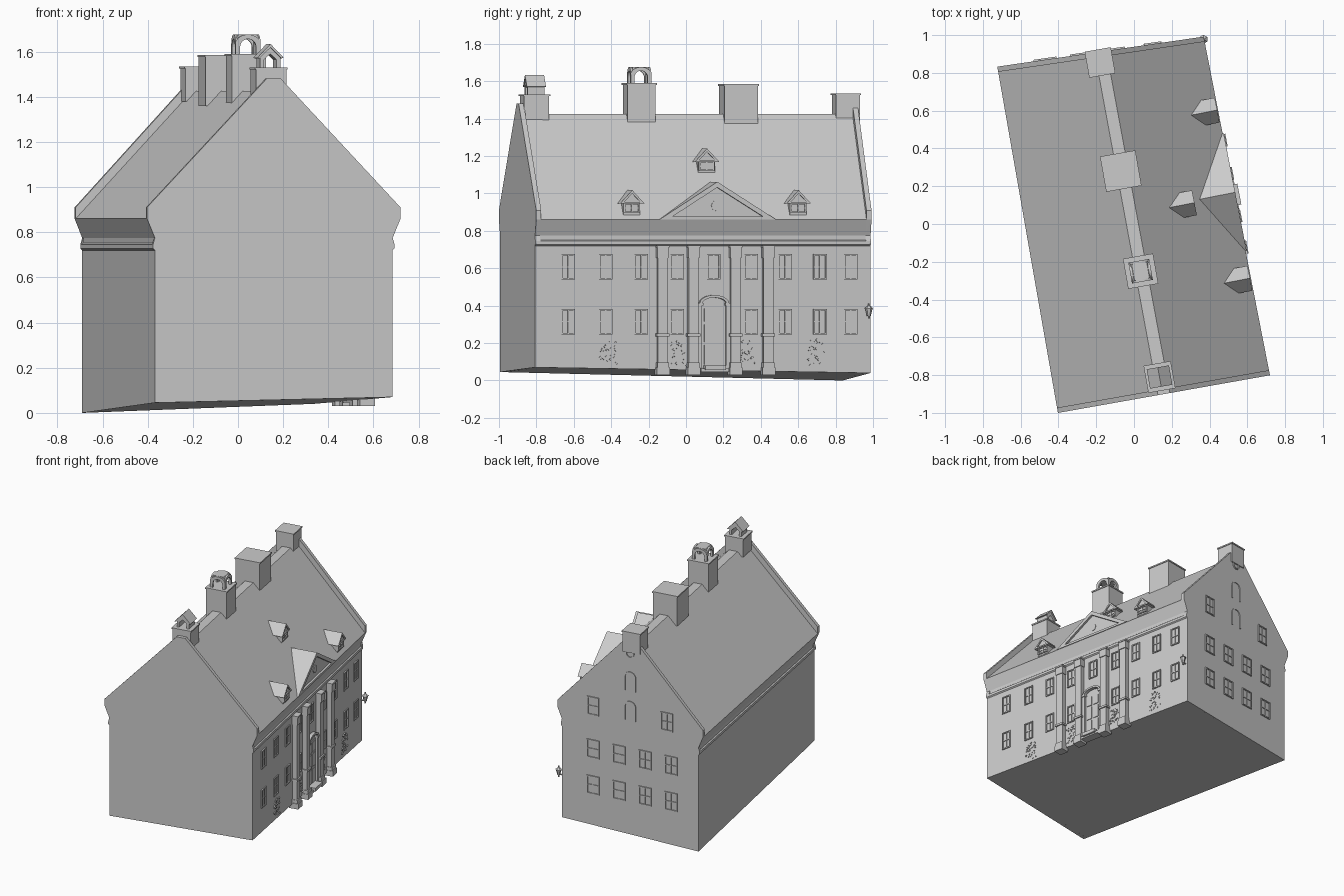
import bpy, bmesh, math, random
from mathutils import Vector as V

if "Cube" in bpy.data.objects:
    bpy.data.objects.remove(bpy.data.objects["Cube"])

random.seed(3)
# Plan corners (x, y, base height): front-left, front-right, back-right, back-left
FL, FR = V((-.368, -.994, .045)), V((.685, -.807, .07))
BR, BL = V((.335, .987, .04)), V((-.69, .838, 0))


def plan(u, z, v):
    """Across (0..1), height, along (0..1); the base is slightly tilted."""
    p = FL.lerp(FR, u).lerp(BL.lerp(BR, u), v)
    return V((p.x, p.y, z + p.z * max(0, 1 - z / .7)))


t = (BR - FR).xy.normalized()
n = V((t.y, -t.x))


def facade(y, z, d):
    """World y on the long facade, height, distance outwards."""
    k = (y - FR.y) / (BR.y - FR.y)
    p = FR.xy.lerp(BR.xy, k) + n * d
    return V((p.x, p.y, z))


g = (BL - BR).xy
gl = g.length
gn = V((g.y, -g.x)).normalized()


def gable(a, z, d):
    """Distance along back gable from the right corner, height, outwards."""
    p = BR.xy + g * (a / gl) + gn * d
    return V((p.x, p.y, z))


def local(cx, cy, rot=.175):
    c, s = math.cos(rot), math.sin(rot)
    return lambda a, z, d: V((cx + a * c - d * s, cy + a * s + d * c, z))


def solid(bm, pts, d0, d1, M):
    lo = [bm.verts.new(M(a, b, d0)) for a, b in pts]
    hi = [bm.verts.new(M(a, b, d1)) for a, b in pts]
    bm.faces.new(lo)
    bm.faces.new(hi[::-1])
    for i in range(len(pts)):
        j = (i + 1) % len(pts)
        bm.faces.new((lo[i], hi[i], hi[j], lo[j]))


def box(bm, a0, a1, b0, b1, d0, d1, M):
    solid(bm, [(a0, b0), (a1, b0), (a1, b1), (a0, b1)], d0, d1, M)


def ring(bm, outer, inner, d0, d1, M, closed=True):
    m = len(outer)
    rows = [[bm.verts.new(M(a, b, d)) for a, b in p]
            for p, d in ((outer, d0), (outer, d1), (inner, d1), (inner, d0))]
    for i in range(m if closed else m - 1):
        j = (i + 1) % m
        for r in range(4):
            q = (r + 1) % 4
            bm.faces.new((rows[r][i], rows[q][i], rows[q][j], rows[r][j]))
    if not closed:
        for i in (0, m - 1):
            bm.faces.new([r[i] for r in rows])


def finish(bm, name):
    bmesh.ops.recalc_face_normals(bm, faces=bm.faces)
    me = bpy.data.meshes.new(name)
    bm.to_mesh(me)
    bm.free()
    ob = bpy.data.objects.new(name, me)
    bpy.context.collection.objects.link(ob)
    return ob


def arch(c, base, spring, rx, rz, k=10):
    """Open path: up one leg, over the arch, down the other leg."""
    arc = [(c + rx * math.cos(math.pi * i / k), spring + rz * math.sin(math.pi * i / k)) for i in range(k + 1)]
    return [(c + rx, base)] + arc + [(c - rx, base)]


def window(bm, c, z, w, h, M, d=.008, rails=1):
    f = .008
    rect = lambda w, h: [(c - w, z - h), (c + w, z - h), (c + w, z + h), (c - w, z + h)]
    ring(bm, rect(w, h), rect(w - f, h - f), -.003, d, M)
    box(bm, c - .003, c + .003, z - h, z + h, -.003, d * .7, M)
    for i in range(rails):
        zz = z - h + 2 * h * (i + 1) / (rails + 1)
        box(bm, c - w, c + w, zz - .003, zz + .003, -.003, d * .7, M)


def mirrored(half):
    return half + [(1 - u, z) for u, z in reversed(half)]


# Main block with cornice, cove and roof
bm = bmesh.new()
solid(bm, mirrored([(1, 0), (1, .72), (1.008, .727), (1.008, .745), (1, .752), (1, .775),
                    (1.033, .86), (.53, 1.425)]), .004, .996, plan)
finish(bm, "house_body")

# Gable walls rising above the roof at both ends
bm = bmesh.new()
prof = mirrored([(1, 0), (1, .72), (1.008, .73), (1.008, .745), (1, .775), (1.033, .86), (1.033, .91), (.53, 1.48)])
for v0, v1 in ((0, .015), (.985, 1)):
    solid(bm, prof, v0, v1, plan)
finish(bm, "gable_walls")

# Chimneys with rims
for name, cx, cy, s, z0, z1 in (("chimney_back", -.18, .855, .065, 1.38, 1.535),
                                ("chimney_large", -.07, .28, .09, 1.36, 1.585),
                                ("chimney_arched", .035, -.25, .076, 1.37, 1.59),
                                ("chimney_front", .135, -.81, .068, 1.39, 1.53)):
    bm = bmesh.new()
    M = local(cx, cy)
    box(bm, -s, s, z0, z1 - .01, -s, s, M)
    r = s + .005
    box(bm, -r, r, z1 - .01, z1, -r, r, M)
    finish(bm, name)

# Four-way arched hood
bm = bmesh.new()
s = .056
for k in range(4):
    M = local(.035, -.25, .175 + k * math.pi / 2)
    ring(bm, arch(0, 1.588, 1.635, s, .041), arch(0, 1.588, 1.62, .036, .036), s - .014, s, M, False)
M = local(.035, -.25)
solid(bm, [(s, 1.655), (.04, 1.676), (-.04, 1.676), (-s, 1.655)], -.044, .044, M)
finish(bm, "arched_hood")

# Gabled hood
bm = bmesh.new()
M = local(.135, -.81)
ring(bm, [(.045, 1.528), (.045, 1.58), (0, 1.62), (-.045, 1.58), (-.045, 1.528)],
     [(.028, 1.528), (.028, 1.565), (0, 1.59), (-.028, 1.565), (-.028, 1.528)], -.045, .045, M, False)
ring(bm, [(.06, 1.572), (0, 1.634), (-.06, 1.572)], [(.05, 1.57), (0, 1.618), (-.05, 1.57)], -.052, .052, M, False)
finish(bm, "gabled_hood")

# Dormers
bm = bmesh.new()
for y, z in ((.60, .895), (.11, 1.118), (-.29, .895)):
    d = .035 - (z - .86) * .95 + .012
    c = y - .19 * d
    box(bm, c - .045, c + .045, z - .01, z + .06, d - .15, d, facade)
    solid(bm, [(c - .066, z + .05), (c + .066, z + .05), (c, z + .122)], d - .14, d + .008, facade)
    ring(bm, [(c - .066, z + .05), (c + .066, z + .05), (c, z + .122)],
         [(c - .042, z + .06), (c + .042, z + .06), (c, z + .105)], d, d + .016, facade)
    window(bm, c, z + .027, .042, .026, lambda a, b, e, d=d: facade(a, b, d + e))
finish(bm, "dormers")

# Pediment
bm = bmesh.new()
tri = [(-.15, .86), (.475, .86), (.16, 1.062)]
solid(bm, tri, -.17, .024, facade)
ring(bm, tri, [(-.08, .876), (.405, .876), (.16, 1.032)], .01, .04, facade)
solid(bm, [(.16 + .03 * math.cos(i * math.pi / 4), .935 + .03 * math.sin(i * math.pi / 4)) for i in range(8)],
      .02, .028, facade)
finish(bm, "pediment")

# Pilasters: pedestal, lower shaft, band, upper shaft, capital
bm = bmesh.new()
for c in (-.13, .035, .26, .435):
    for w, z0, z1, d in ((.034, .03, .07, .048), (.03, .07, .095, .042), (.026, .095, .235, .034),
                         (.034, .235, .25, .042), (.026, .25, .655, .034), (.03, .655, .71, .04),
                         (.033, .71, .722, .044)):
        box(bm, c - w, c + w, z0, z1, -.02, d, facade)
finish(bm, "pilasters")

# Door surround, door leaf and step
bm = bmesh.new()
c = .147
for s in (-1, 1):
    box(bm, c + s * .075 - .011, c + s * .075 + .011, .06, .405, -.01, .02, facade)
    box(bm, c + s * .075 - .016, c + s * .075 + .016, .4, .415, -.01, .026, facade)
ring(bm, arch(c, .405, .412, .078, .045)[1:-1], arch(c, .405, .412, .064, .031)[1:-1], -.01, .026, facade, False)
finish(bm, "door_surround")
bm = bmesh.new()
box(bm, c - .06, c + .06, .07, .4, -.01, .006, facade)
for s in (-1, 1):
    for z0, z1 in ((.085, .19), (.205, .3), (.315, .385)):
        box(bm, c + s * .029 - .022, c + s * .029 + .022, z0, z1, 0, .011, facade)
finish(bm, "door")
bm = bmesh.new()
box(bm, c - .075, c + .075, .045, .065, -.02, .045, facade)
box(bm, c - .055, c + .055, .055, .08, -.02, .06, facade)
finish(bm, "door_step")

# Facade windows, two rows
bm = bmesh.new()
for i, y in enumerate((-.63, -.43, -.24, -.048, .147, .348, .53, .715, .88)):
    window(bm, y, .607, .036, .068, facade)
    if i != 4:
        window(bm, y, .315, .036, .068, facade)
finish(bm, "facade_windows")

# Back gable windows, arched niches and round vent
bm = bmesh.new()
for f in (.23, .42, .61, .80):
    for z in (.33, .60):
        window(bm, f * gl, z, .048, .068, gable)
for f in (.23, .77):
    window(bm, f * gl, .92, .045, .068, gable)
m = gl / 2
for z in (.87, 1.09):
    ring(bm, arch(m, z, z + .1, .045, .045), arch(m, z, z + .1, .036, .036), -.003, .006, gable, False)
circ = lambda r: [(m + r * math.cos(i * math.pi / 8), 1.37 + r * math.sin(i * math.pi / 8)) for i in range(16)]
ring(bm, circ(.032), circ(.024), -.003, .008, gable)
finish(bm, "gable_windows")

# Corner lantern
bm = bmesh.new()
M = lambda a, z, d: facade(a, z, d)
box(bm, .966, .974, .345, .352, -.01, .03, M)
p = facade(.972, 0, .03)
for r0, r1, z0, z1 in ((.006, .006, .33, .345), (.01, .02, .345, .385), (.024, .004, .385, .402), (.004, .004, .4, .412)):
    h = bmesh.ops.create_cone(bm, cap_ends=True, segments=6, radius1=r0, radius2=r1, depth=z1 - z0)
    bmesh.ops.translate(bm, verts=h["verts"], vec=(p.x, p.y, (z0 + z1) / 2))
finish(bm, "lantern")

# Climbing plants: small scattered leaves against the facade
bm = bmesh.new()
for c in (-.41, -.05, .33, .70):
    for _ in range(45):
        z = random.uniform(.08, .22)
        a = c + random.uniform(-1, 1) * (.06 - (z - .08) * .2)
        r = random.uniform(.004, .008)
        solid(bm, [(a - r, z), (a, z - r), (a + r, z), (a, z + r)], -.002, random.uniform(.003, .008), facade)
finish(bm, "climbing_plants")
